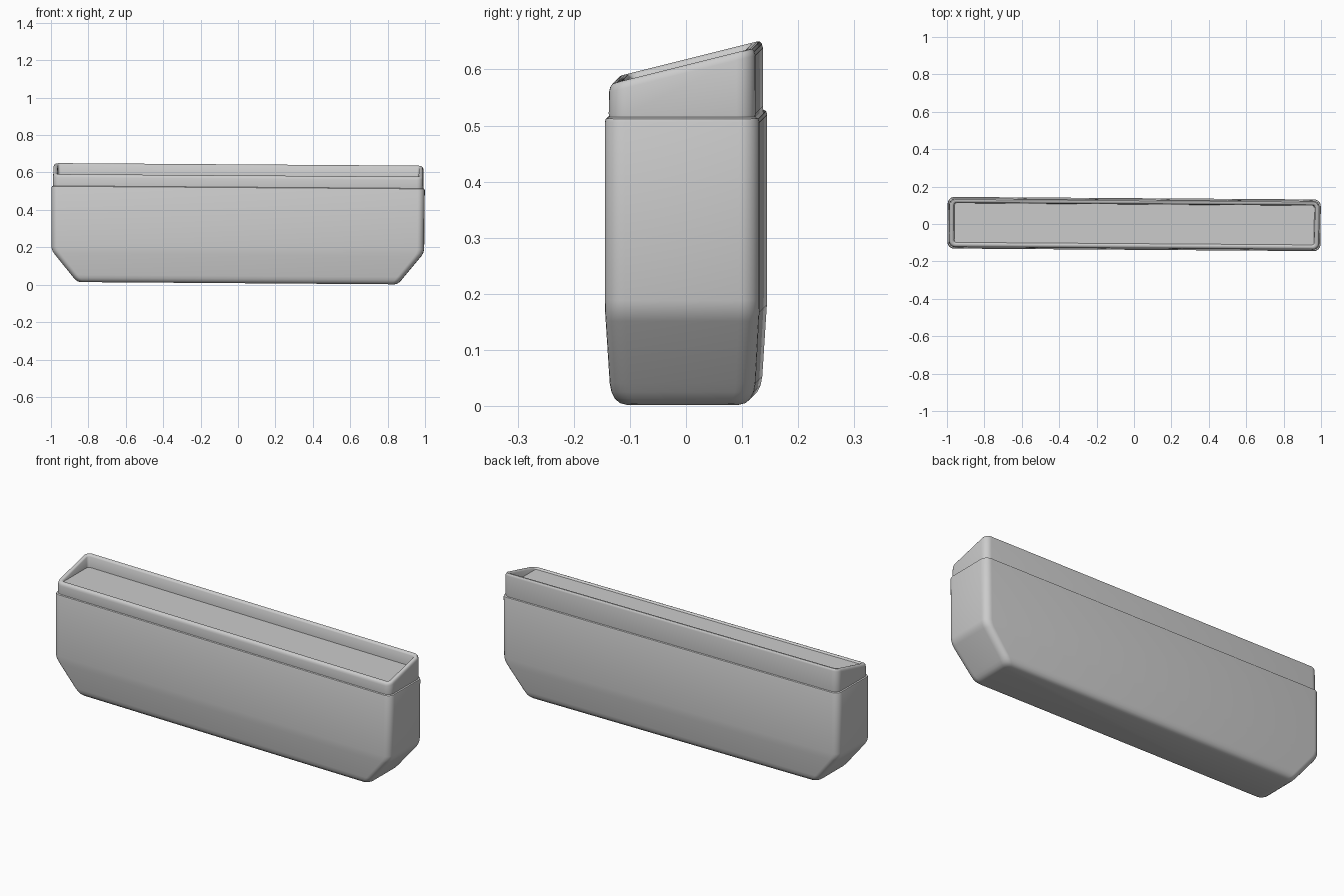
import bpy, bmesh, math
from mathutils import Matrix

if "Cube" in bpy.data.objects:
    bpy.data.objects.remove(bpy.data.objects["Cube"])

# The whole model leans very slightly in yaw and roll
TILT = Matrix.Translation((-0.0025, 0, 0)) @ Matrix.Rotation(-0.007, 4, 'Z') @ Matrix.Rotation(0.007, 4, 'Y')


def ring(hx, hy, r, zf, seg=6):
    """Rounded rectangle; zf is a height or a function of y."""
    pts = []
    for k, (sx, sy) in enumerate([(1, 1), (-1, 1), (-1, -1), (1, -1)]):
        for i in range(seg + 1):
            a = math.pi / 2 * (k + i / seg)
            x = sx * (hx - r) + r * math.cos(a)
            y = sy * (hy - r) + r * math.sin(a)
            pts.append((x, y, zf(y) if callable(zf) else zf))
    return pts


def loft(name, rings):
    bm = bmesh.new()
    loops = [[bm.verts.new(p) for p in r] for r in rings]
    for a, b in zip(loops, loops[1:]):
        n = len(a)
        for i in range(n):
            j = (i + 1) % n
            bm.faces.new((a[i], a[j], b[j], b[i]))
    bm.faces.new(list(reversed(loops[0])))
    bm.faces.new(loops[-1])
    bmesh.ops.recalc_face_normals(bm, faces=bm.faces)
    bm.transform(TILT)
    me = bpy.data.meshes.new(name)
    bm.to_mesh(me)
    bm.free()
    ob = bpy.data.objects.new(name, me)
    bpy.context.collection.objects.link(ob)
    bpy.ops.object.select_all(action='DESELECT')
    ob.select_set(True)
    bpy.context.view_layer.objects.active = ob
    bpy.ops.object.shade_smooth_by_angle(angle=math.radians(40))
    return ob


# Planter body: rounded base, tapered lower part, straight walls (hx, hy, r, z)
body = [(0.840, 0.100, 0.025, 0.008), (0.853, 0.112, 0.03, 0.011),
        (0.865, 0.121, 0.032, 0.019), (0.876, 0.127, 0.034, 0.031),
        (0.889, 0.130, 0.035, 0.047), (0.980, 0.1365, 0.036, 0.158),
        (0.990, 0.1375, 0.036, 0.174), (0.996, 0.138, 0.036, 0.195),
        (0.997, 0.138, 0.036, 0.513), (0.995, 0.136, 0.034, 0.519),
        (0.989, 0.130, 0.030, 0.522)]
loft("planter_body", [ring(*p) for p in body])


# Sloping rim with a sunken flat floor
def slope(drop):
    return lambda y: 0.613 + 0.25 * y - drop


rim = [(0.988, 0.130, 0.034, 0.515), (0.990, 0.131, 0.034, 0.528),
       (0.989, 0.1305, 0.034, slope(0.014)), (0.987, 0.1285, 0.032, slope(0.006)),
       (0.983, 0.1245, 0.028, slope(0.001)), (0.979, 0.1205, 0.025, slope(0)),
       (0.973, 0.115, 0.020, slope(0)), (0.968, 0.110, 0.016, slope(0.002)),
       (0.965, 0.107, 0.013, slope(0.006)), (0.962, 0.105, 0.012, 0.578)]
loft("rim_with_floor", [ring(*p) for p in rim])
